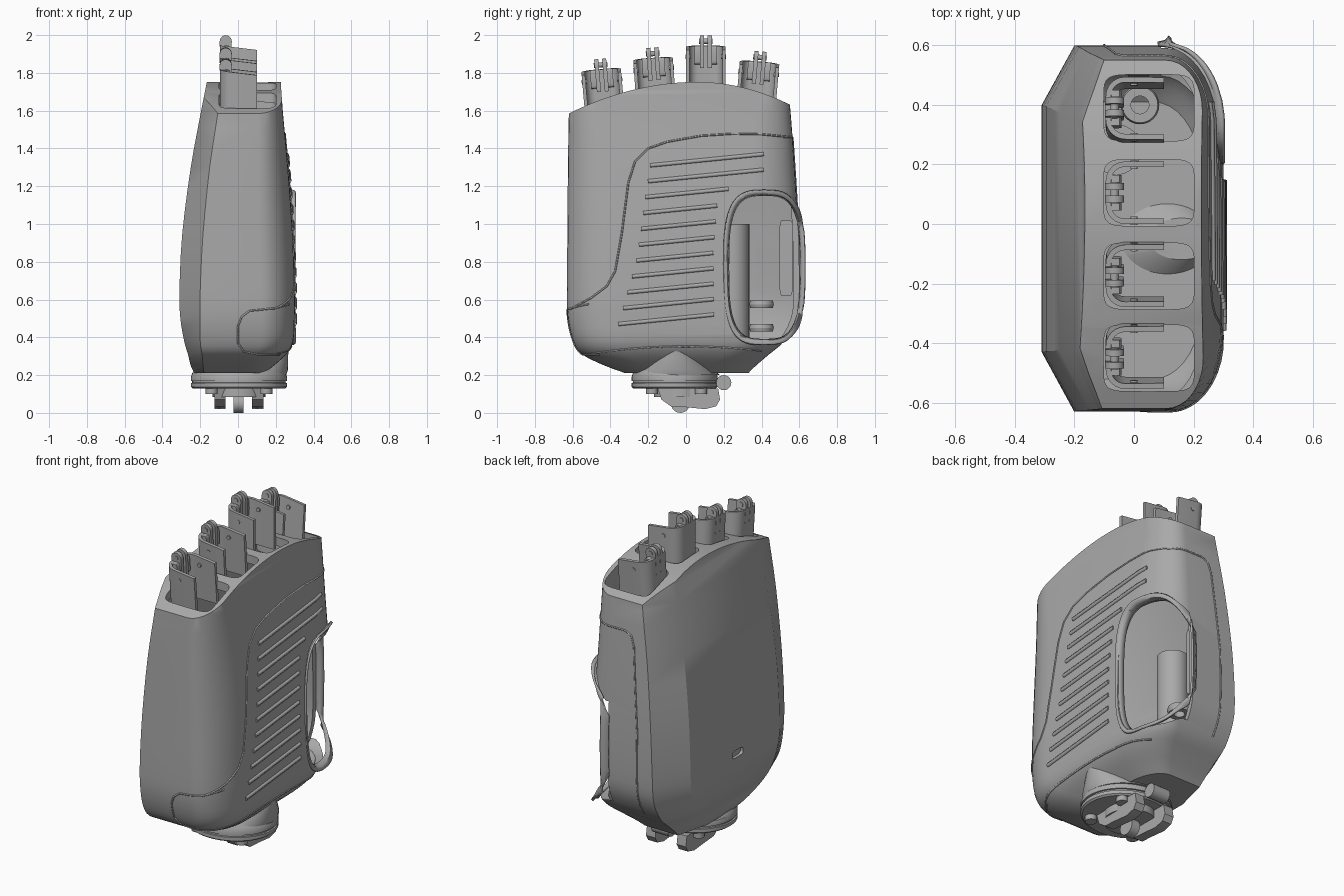
import bpy, bmesh, math
from mathutils import Matrix, Vector

if "Cube" in bpy.data.objects:
    bpy.data.objects.remove(bpy.data.objects["Cube"], do_unlink=True)

grey = bpy.data.materials.new("mid grey plastic")
grey.use_nodes = True
grey.diffuse_color = (0.4, 0.4, 0.4, 1)
grey.node_tree.nodes["Principled BSDF"].inputs["Base Color"].default_value = (0.4, 0.4, 0.4, 1)


# ---------- helpers ----------
def finish(name, bm, angle=26):
    bmesh.ops.recalc_face_normals(bm, faces=bm.faces)
    me = bpy.data.meshes.new(name)
    bm.to_mesh(me)
    bm.free()
    ob = bpy.data.objects.new(name, me)
    bpy.context.collection.objects.link(ob)
    me.materials.append(grey)
    smooth(ob, angle)
    return ob


def smooth(ob, angle=26):
    bpy.ops.object.select_all(action='DESELECT')
    ob.select_set(True)
    bpy.context.view_layer.objects.active = ob
    bpy.ops.object.shade_smooth_by_angle(angle=math.radians(angle))


def loft(bm, rings, closed=True):
    rows = [[bm.verts.new(p) for p in r] for r in rings]
    n = len(rows[0])
    for a, b in zip(rows, rows[1:]):
        for i in range(n):
            j = (i + 1) % n
            bm.faces.new((a[i], a[j], b[j], b[i]))
    if closed:
        bm.faces.new(rows[0][::-1])
        bm.faces.new(rows[-1])


def prism(bm, pts, axis, lo, hi):
    put = {'x': lambda u, v, w: (w, u, v), 'y': lambda u, v, w: (u, w, v),
           'z': lambda u, v, w: (u, v, w)}[axis]
    loft(bm, [[put(u, v, w) for u, v in pts] for w in (lo, hi)])


def oval(cx, cy, a, b, power=2.0, n=32):
    pts = []
    for i in range(n):
        t = 2 * math.pi * i / n
        c, s = math.cos(t), math.sin(t)
        pts.append((cx + a * math.copysign(abs(c) ** (2 / power), c),
                    cy + b * math.copysign(abs(s) ** (2 / power), s)))
    return pts


def prism_object(name, pts, axis, lo, hi):
    bm = bmesh.new()
    prism(bm, pts, axis, lo, hi)
    return finish(name, bm)


def apply(ob, mod):
    bpy.context.view_layer.objects.active = ob
    bpy.ops.object.modifier_apply(modifier=mod.name)


def boolean(ob, cutter, operation='DIFFERENCE'):
    mod = ob.modifiers.new("cut", 'BOOLEAN')
    mod.operation, mod.solver, mod.object = operation, 'EXACT', cutter
    apply(ob, mod)
    bpy.data.objects.remove(cutter, do_unlink=True)


# ---------- palm shell ----------
# z, back x, chamfer x, palm x, front y, rear y, corner radius x, corner radius y
KEYS = [(0.21, -.23, -.18, .14, -.32, .33, .12, .20), (0.25, -.25, -.185, .19, -.43, .37, .14, .22),
        (0.31, -.265, -.19, .255, -.55, .44, .16, .24), (0.38, -.285, -.2, .292, -.597, .52, .17, .25),
        (0.50, -.305, -.2, .30, -.625, .585, .18, .26), (0.65, -.31, -.2, .30, -.63, .60, .18, .26),
        (0.95, -.295, -.185, .29, -.628, .595, .18, .26), (1.30, -.25, -.15, .265, -.625, .575, .16, .24),
        (1.60, -.195, -.105, .237, -.62, .553, .13, .18), (1.85, -.145, -.075, .22, -.612, .53, .11, .15)]


def blend(keys, steps=3):
    out = []
    for i in range(len(keys) - 1):
        p0, p1, p2, p3 = (keys[max(0, min(len(keys) - 1, i + k))] for k in (-1, 0, 1, 2))
        for s in range(steps):
            t = s / steps
            out.append([b + .5 * t * (c - a + t * (2 * a - 5 * b + 4 * c - d + t * (3 * (b - c) + d - a)))
                        for a, b, c, d in zip(p0, p1, p2, p3)])
    return out + [list(keys[-1])]


def section(k, inset=0.0):
    z, xb, xc, xf, y0, y1, rx, ry = k
    xb, xc, xf, y0, y1 = xb + inset, xc + inset * .6, xf - inset, y0 + inset, y1 - inset
    pts = [(xc, y1), (xb, y1 - .2), (xb, y0 + .2), (xc, y0)]
    for cy, start in ((y0 + ry, -90), (y1 - ry, 0)):
        for i in range(10):
            a = math.radians(start + 10 * i)
            pts.append((xf - rx + rx * math.cos(a), cy + ry * math.sin(a)))
    return [(x, y, z) for x, y in pts]


def arch_block(drop):
    # everything below the arched knuckle line
    pts = [(.8, 0), (-.8, 0)]
    for i in range(33):
        y = -.8 + .05 * i
        d = y - .06
        pts.append((y, 1.752 - drop - (.36 if d < 0 else .5) * d * d))
    return prism_object("arch_cutter", pts, 'x', -.6, .6)


bm = bmesh.new()
loft(bm, [section(k) for k in blend(KEYS)])
shell = finish("palm_shell", bm)
boolean(shell, arch_block(0), 'INTERSECT')
bev = shell.modifiers.new("soft rim", 'BEVEL')
bev.width, bev.segments, bev.limit_method, bev.angle_limit = .016, 2, 'ANGLE', math.radians(65)
apply(shell, bev)

bm = bmesh.new()
loft(bm, [section(k, .03) for k in blend(KEYS[2:])])
cavity = finish("cavity_cutter", bm)
boolean(cavity, arch_block(.05), 'INTERSECT')
boolean(shell, cavity)

FINGERS = [(-.45, 1.82, 5), (-.175, 1.88, 4), (.105, 1.945, 0), (.39, 1.86, -5)]
for y, top, tilt in FINGERS:
    boolean(shell, prism_object("slot_cutter", oval(.05, y, .152, .112, 6), 'z', 1.45, 2))
boolean(shell, prism_object("back_slot_cutter", oval(-.04, .59, .05, .022, 4), 'x', -.5, -.292))

# ---------- raised ribs and seams laid on the shell surface ----------
bpy.context.view_layer.update()


def surface_line(name, pts, direction, radius, steps=10):
    d = Vector(direction)
    hits = []
    for (u0, v0), (u1, v1) in zip(pts, pts[1:]):
        for s in range(steps + 1):
            u, v = u0 + (u1 - u0) * s / steps, v0 + (v1 - v0) * s / steps
            origin = Vector((0, u, v)) if d.x else Vector((u, 0, v))
            ok, loc, _, _ = shell.ray_cast(origin - d * 2, d)
            if ok and (not hits or (loc - hits[-1]).length > 1e-4):
                hits.append(loc)
    cu = bpy.data.curves.new(name, 'CURVE')
    cu.dimensions, cu.bevel_depth, cu.bevel_resolution, cu.use_fill_caps = '3D', radius, 1, True
    sp = cu.splines.new('POLY')
    sp.points.add(len(hits) - 1)
    for p, h in zip(sp.points, hits):
        p.co = (*h, 1)
    cu.materials.append(grey)
    bpy.context.collection.objects.link(bpy.data.objects.new(name, cu))


for i in range(11):
    z = 1.31 - .084 * i
    left = -.19 - .012 * i - .012 * max(0, i - 6)
    right = .41 if i < 2 else (.225 if i == 2 else .165 - .007 * (i - 3) + .004 * max(0, i - 6) * 2)
    surface_line("grip_rib", [(left, z), (right, z + .1 * (right - left))], (-1, 0, 0), .012)

surface_line("palm_seam", [(-.61, .55), (-.5, .61), (-.42, .67), (-.375, .75), (-.34, .95), (-.305, 1.22), (-.27, 1.33),
                           (-.2, 1.4), (-.1, 1.435), (.08, 1.467), (.25, 1.478), (.4, 1.475), (.55, 1.46)],
             (-1, 0, 0), .005)
surface_line("heel_seam", [(y * .1, .352 - .0015 * y * y) for y in range(-5, 5)], (-1, 0, 0), .005, 3)
surface_line("front_seam", [(.27, .575), (.2, .555), (.06, .54), (.02, .51), (0, .46), (0, .37), (.03, .325), (.1, .31),
                            (.22, .31)], (0, 1, 0), .005)
surface_line("rear_seam", [(.2, 1.46), (0, 1.46), (-.04, 1.44), (-.06, 1.38), (-.1, .9), (-.1, .4)], (0, -1, 0), .005)

# ---------- thumb opening with flared rim ----------
boolean(shell, prism_object("thumb_cutter", oval(.415, .77, .195, .388, 3.2, 48), 'x', .09, .6))
smooth(shell)


def corner_x(y):
    t = min(1, max(0, (y - .33) / .27))
    return .115 + .18 * math.sqrt(1 - t * t)


bm = bmesh.new()
loft(bm, [[(corner_x(y) + dx, y, z) for y, z in oval(.415, .77, a, b, 3.2, 64)]
          for a, b, dx in ((.192, .384, -.035), (.198, .39, -.008), (.214, .408, .006))], closed=False)
rim = finish("thumb_rim", bm, 40)
sol = rim.modifiers.new("thickness", 'SOLIDIFY')
sol.thickness, sol.offset = .012, 0
apply(rim, sol)

# inner fittings seen through the thumb opening
prism_object("inner_tube", oval(-.06, .25, .085, .085), 'z', .34, 1.0)
prism_object("inner_guide", oval(.53, .82, .035, .2, 8), 'x', -.02, .05)
for z in (.45, .575):
    bm = bmesh.new()
    loft(bm, [[(x, y, h) for x, y in oval(.02, .4, r, r)] for r, h in
              ((.03, z - .02), (.06, z - .02), (.065, z), (.06, z + .02), (.03, z + .02), (.03, z - .02))], closed=False)
    finish("inner_boss", bm)

# ---------- finger brackets ----------
for y, top, tilt in FINGERS:
    bm = bmesh.new()
    outer, inner = [(.1, -.105)], [(.1, -.087)]
    for cy, start in ((-.04, -90), (.04, 180)):
        for i in range(7):
            a = math.radians(start - 15 * i)
            for path, r in ((outer, .065), (inner, .047)):
                path.append((-.03 + r * math.cos(a), cy + r * math.sin(a)))
    outer.append((.1, .105))
    inner.append((.1, .087))
    prism(bm, outer + inner[::-1], 'z', -.27, 0)
    # slope the bracket top down toward the palm
    for v in bm.verts:
        if v.co.z > -.01:
            v.co.z -= .12 * (v.co.x + .095)
    # pair of hinge lugs, hinge pin, side pins and inner ledges
    lug = [(-.095, -.12), (-.035, -.12)] + [(-.065 + .032 * math.cos(math.radians(a)), .022 + .032 * math.sin(math.radians(a)))
                                            for a in range(0, 181, 15)]
    for side in (-1, 1):
        prism(bm, lug, 'y', *sorted((side * .01, side * .032)))
        prism(bm, oval(0, -.06, .012, .012, 2, 12), 'y', *sorted((side * .08, side * .108)))
        prism(bm, oval(-.062, -.05, .02, .05, 5, 16), 'y', *sorted((side * .032, side * .06)))
    prism(bm, oval(-.065, .022, .014, .014, 2, 12), 'y', -.036, .036)
    bracket = finish("finger_bracket", bm)
    bracket.matrix_world = Matrix.Translation((0, y, top)) @ Matrix.Rotation(math.radians(tilt), 4, 'X')

# ---------- wrist ----------
bm = bmesh.new()
loft(bm, [[(x, y, z) for x, y in oval(cx, -.05, rx, ry, 2, 40)] for cx, rx, ry, z in
          ((.005, .25, .228, .20), (.03, .235, .2, .23), (.1, .165, .13, .3), (.16, .11, .07, .35))])
finish("wrist_flare", bm)
bm = bmesh.new()
loft(bm, [[(x, y, z) for x, y in oval(.005, -.06, .255 * s, .228 * s, 2, 48)] for s, z in
          ((.96, .13), (1, .138), (1, .158), (.97, .16), (.97, .168), (1, .17), (1, .19), (.97, .21), (.9, .24))])
finish("wrist_flange", bm)
prism_object("wrist_hub", oval(.005, -.03, .14, .14, 2, 32), 'z', .085, .135)
hook = [(-.15, .13), (-.13, .07), (-.08, .035), (.0, .03), (.1, .02), (.16, .035), (.18, .07), (.17, .13)]
for x0, x1 in ((-.125, -.065), (.075, .135)):
    prism_object("wrist_hook", hook, 'x', x0, x1)
prism_object("wrist_pivot", oval(-.03, .05, .05, .05, 2, 24), 'x', -.025, .03)
prism_object("wrist_latch", oval(.2, .16, .04, .04, 2, 20), 'x', -.05, .06)
for sx in (-.14, .15):
    for y in (-.18, .08):
        prism_object("wrist_screw", oval(sx, y, .032, .032, 2, 16), 'z', .1, .135)
